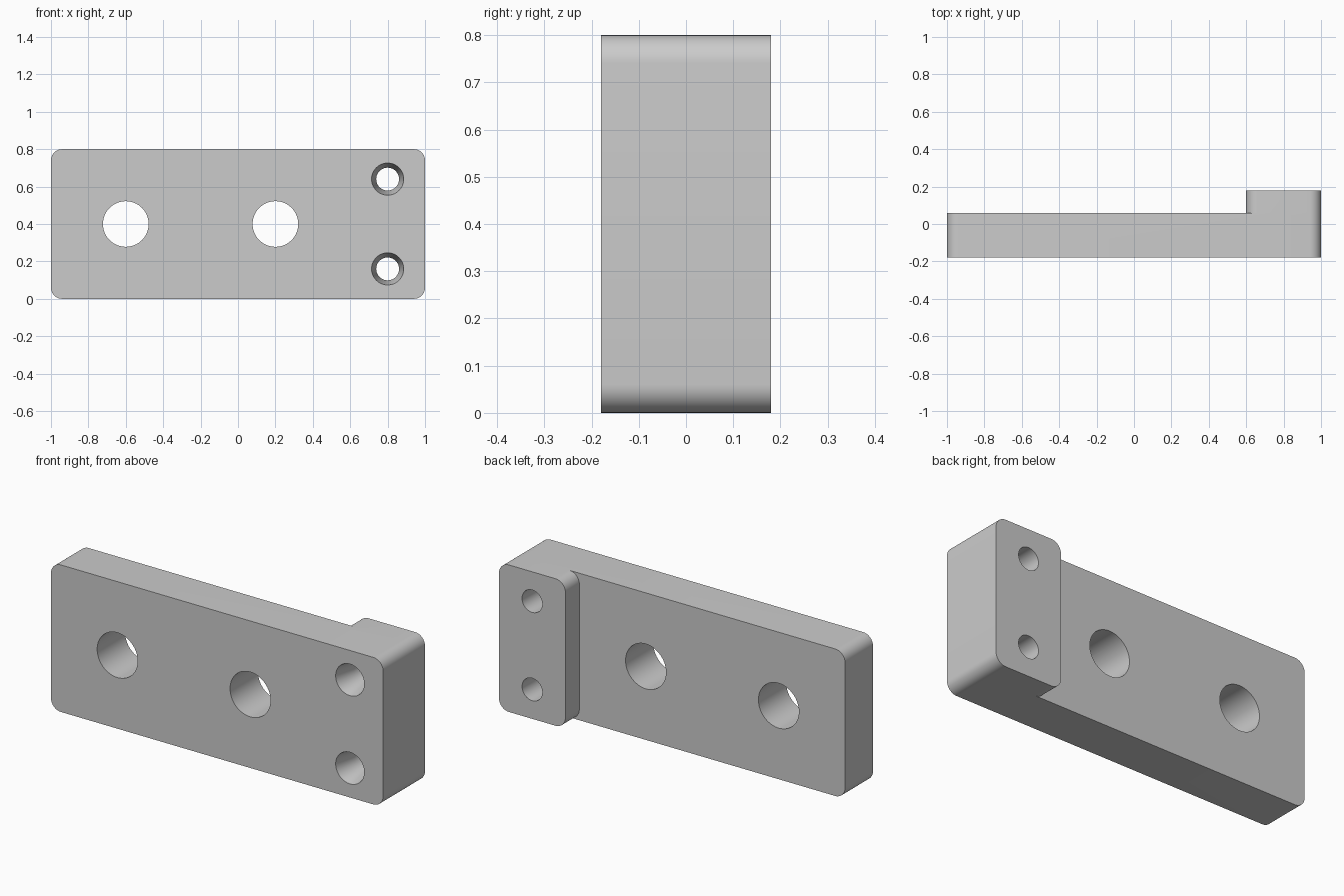
import bpy
import bmesh
from math import cos, sin, pi, radians

default = bpy.data.objects.get("Cube")
if default:
    bpy.data.objects.remove(default, do_unlink=True)

FRONT, STEP, BACK = -0.18, 0.06, 0.18
HEIGHT, CORNER = 0.8, 0.06

grey = bpy.data.materials.new("plain grey")
grey.use_nodes = True
grey.diffuse_color = (0.6, 0.6, 0.6, 1)
grey.node_tree.nodes["Principled BSDF"].inputs["Base Color"].default_value = (0.6, 0.6, 0.6, 1)


def loft(name, sections):
    """Solid through matching (x, z) outlines, each placed at its own y."""
    bm = bmesh.new()
    rings = [[bm.verts.new((x, y, z)) for x, z in outline] for y, outline in sections]
    n = len(rings[0])
    for a, b in zip(rings, rings[1:]):
        for i in range(n):
            j = (i + 1) % n
            bm.faces.new((a[i], a[j], b[j], b[i]))
    bm.faces.new(rings[0])
    bm.faces.new(rings[-1])
    bmesh.ops.recalc_face_normals(bm, faces=bm.faces)
    mesh = bpy.data.meshes.new(name)
    bm.to_mesh(mesh)
    bm.free()
    mesh.materials.append(grey)
    obj = bpy.data.objects.new(name, mesh)
    bpy.context.collection.objects.link(obj)
    return obj


def rounded_rect(x0, x1, steps=10):
    points = []
    centres = [(x1 - CORNER, HEIGHT - CORNER), (x0 + CORNER, HEIGHT - CORNER),
               (x0 + CORNER, CORNER), (x1 - CORNER, CORNER)]
    for k, (cx, cz) in enumerate(centres):
        for i in range(steps + 1):
            a = (k + i / steps) * pi / 2
            points.append((cx + CORNER * cos(a), cz + CORNER * sin(a)))
    return points


def circle(cx, cz, r, n=64):
    return [(cx + r * cos(2 * pi * i / n), cz + r * sin(2 * pi * i / n)) for i in range(n)]


def combine(target, other, operation):
    mod = target.modifiers.new(operation.lower(), "BOOLEAN")
    mod.operation, mod.solver, mod.object = operation, "EXACT", other
    bpy.context.view_layer.objects.active = target
    bpy.ops.object.modifier_apply(modifier=mod.name)
    bpy.data.objects.remove(other, do_unlink=True)


# Long plate with a thicker mounting pad behind its left end
plate = loft("mounting_plate", [(y, rounded_rect(-1, 1)) for y in (FRONT, STEP)])
pad = loft("mounting_pad", [(y, rounded_rect(0.6, 1)) for y in (STEP, BACK)])
combine(plate, pad, "UNION")

# Two large straight holes
for x in (-0.6, 0.2):
    hole = loft("large_hole", [(y, circle(x, 0.4, 0.122)) for y in (FRONT - 0.1, BACK + 0.1)])
    combine(plate, hole, "DIFFERENCE")

# Two screw holes, tapering inwards from the front
for z in (0.16, 0.64):
    profile = [(FRONT - 0.012, 0.0885), (FRONT + 0.12, 0.061), (BACK + 0.1, 0.061)]
    hole = loft("screw_hole", [(y, circle(0.8, z, r)) for y, r in profile])
    combine(plate, hole, "DIFFERENCE")

# Smooth round walls, crisp edges
bpy.ops.object.select_all(action="DESELECT")
plate.select_set(True)
bpy.context.view_layer.objects.active = plate
bpy.ops.object.shade_smooth_by_angle(angle=radians(30))
